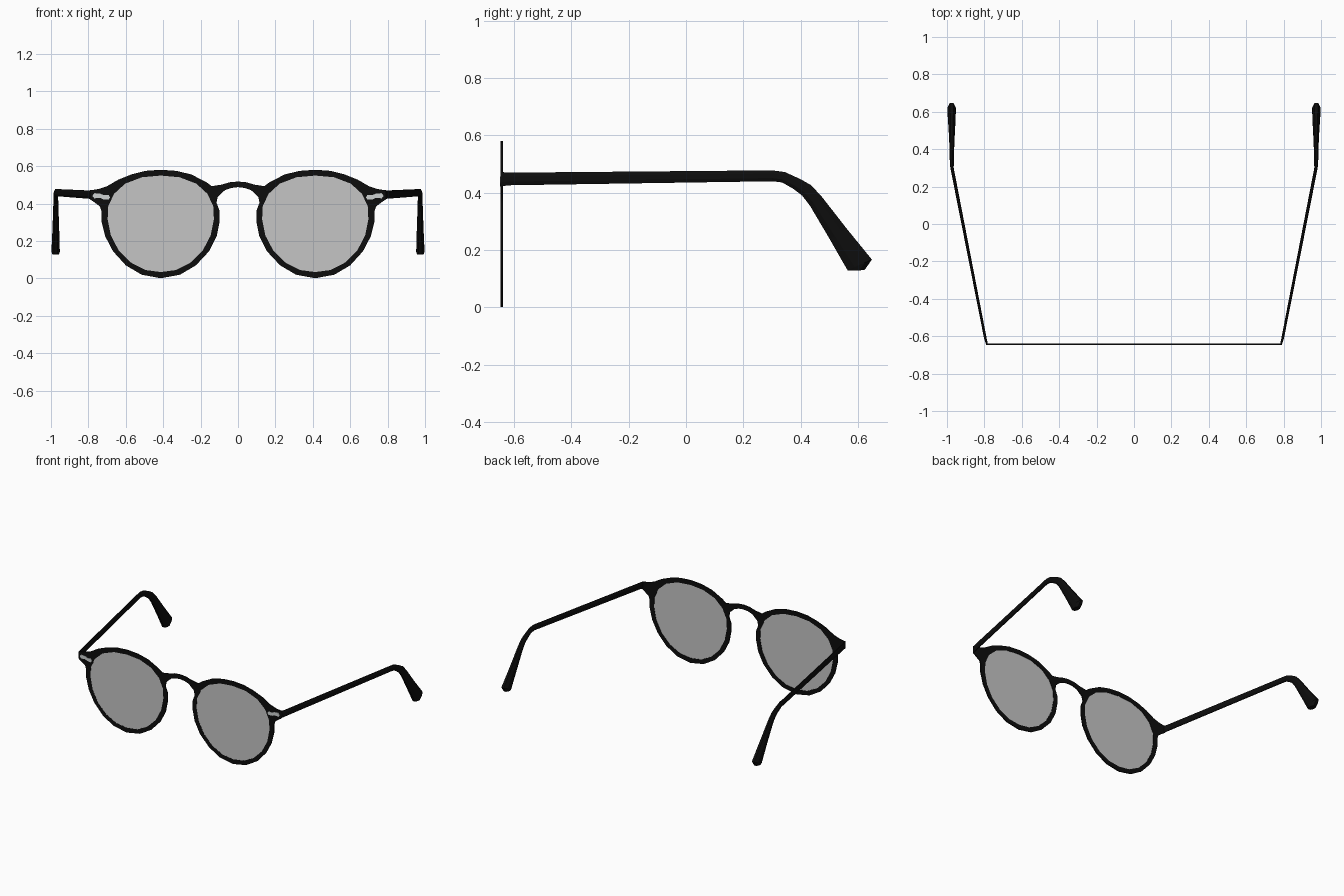
import bpy, bmesh, math
from mathutils import Matrix, Vector

if "Cube" in bpy.data.objects:
    bpy.data.objects.remove(bpy.data.objects["Cube"])


def material(name, rgb):
    m = bpy.data.materials.new(name)
    m.diffuse_color = (*rgb, 1)
    m.use_nodes = True
    m.node_tree.nodes["Principled BSDF"].inputs["Base Color"].default_value = m.diffuse_color
    return m


BLACK = material("black_acetate", (0.004, 0.004, 0.004))
GREY = material("grey_lens", (0.56, 0.56, 0.56))
SILVER = material("silver_metal", (0.62, 0.65, 0.65))


def finish(name, mesh, mat, mirror):
    mesh.materials.clear()
    mesh.materials.append(mat)
    ob = bpy.data.objects.new(name, mesh)
    bpy.context.collection.objects.link(ob)
    if mirror:
        ob.modifiers.new("mirror", 'MIRROR').use_mirror_merge = False
    return ob


def plate(name, loops, y, half, mat, mirror=False):
    """Flat plate in the xz plane from closed outlines (inner ones become holes)."""
    cu = bpy.data.curves.new(name + "_outline", 'CURVE')
    cu.dimensions, cu.fill_mode, cu.extrude = '2D', 'BOTH', half
    for pts in loops:
        sp = cu.splines.new('POLY')
        sp.points.add(len(pts) - 1)
        for p, (x, z) in zip(sp.points, pts):
            p.co = (x, z, 0, 1)
        sp.use_cyclic_u = True
    tmp = bpy.data.objects.new(name + "_tmp", cu)
    bpy.context.collection.objects.link(tmp)
    deps = bpy.context.evaluated_depsgraph_get()
    mesh = bpy.data.meshes.new_from_object(tmp.evaluated_get(deps))
    bpy.data.objects.remove(tmp)
    mesh.transform(Matrix.Translation((0, y, 0)) @ Matrix.Rotation(math.pi / 2, 4, 'X'))
    return finish(name, mesh, mat, mirror)


# Lens outline: half profile reflected about the lens centre
CX = 0.413
half_lens = [(0, .55), (.10, .541), (.19, .507), (.25, .452), (.281, .385), (.284, .315),
             (.267, .23), (.225, .15), (.16, .085), (.082, .045), (0, .034)]
lens = [(CX + x, z) for x, z in half_lens] + [(CX - x, z) for x, z in half_lens[-2:0:-1]]

# Front frame: bridge, rims and end pieces as one outline with two holes
right = [(0, .518), (.045, .514), (.085, .502), (.14, .493), (.168, .514), (.25, .556), (.33, .575),
         (.413, .581), (.495, .575), (.57, .556), (.64, .528), (.70, .493), (.745, .478),
         (.79, .471), (.79, .422), (.765, .405), (.738, .385), (.73, .36), (.73, .305),
         (.71, .225), (.668, .145), (.60, .07), (.515, .02), (.413, .001), (.31, .02),
         (.225, .07), (.155, .145), (.114, .225), (.098, .305), (.098, .36), (.115, .405),
         (.108, .437), (.07, .472), (.035, .484), (0, .488)]
outline = right + [(-x, z) for x, z in right[-2:0:-1]]
plate("front_frame", [outline, lens, [(-x, z) for x, z in lens]], -0.642, 0.004, BLACK)
plate("lenses", [lens], -0.643, 0.002, GREY, mirror=True)

# Metal inlays on the end pieces
inlay = [(.684, .433), (.692, .447), (.718, .445), (.735, .453), (.768, .456), (.779, .440),
         (.768, .428), (.737, .431), (.72, .423), (.692, .421)]
plate("rivet_plates", [inlay], -0.6465, 0.0015, SILVER, mirror=True)

# Temple arms: lofted sections (top y, top z, bottom y, bottom z, centre x, half width)
sections = [(-.642, .472, -.642, .423, .786, .005), (-.615, .470, -.615, .426, .794, .007),
            (.30, .478, .30, .440, .973, .009), (.345, .472, .335, .436, .974, .011),
            (.40, .447, .375, .413, .974, .012), (.435, .427, .405, .390, .974, .013),
            (.472, .388, .432, .355, .974, .014), (.56, .275, .50, .240, .974, .018),
            (.648, .167, .563, .130, .975, .022), (.622, .130, .566, .129, .975, .018)]
N = 8
bm = bmesh.new()
rings = []
for ty, tz, by, bz, x, w in sections:
    top, bot = Vector((x, ty, tz)), Vector((x, by, bz))
    mid, up = (top + bot) / 2, (top - bot) / 2
    ring = []
    for i in range(N):
        a = 2 * math.pi * (i + .5) / N
        k = 1 / math.cos(math.pi / N)
        ring.append(bm.verts.new(mid + up * math.cos(a) * k + Vector((w * math.sin(a) * k, 0, 0))))
    rings.append(ring)
for a, b in zip(rings, rings[1:]):
    for i in range(N):
        j = (i + 1) % N
        bm.faces.new((a[i], a[j], b[j], b[i]))
bm.faces.new(rings[0])
bm.faces.new(rings[-1])
bmesh.ops.recalc_face_normals(bm, faces=bm.faces)
mesh = bpy.data.meshes.new("temple_arms")
bm.to_mesh(mesh)
bm.free()
finish("temple_arms", mesh, BLACK, True)
